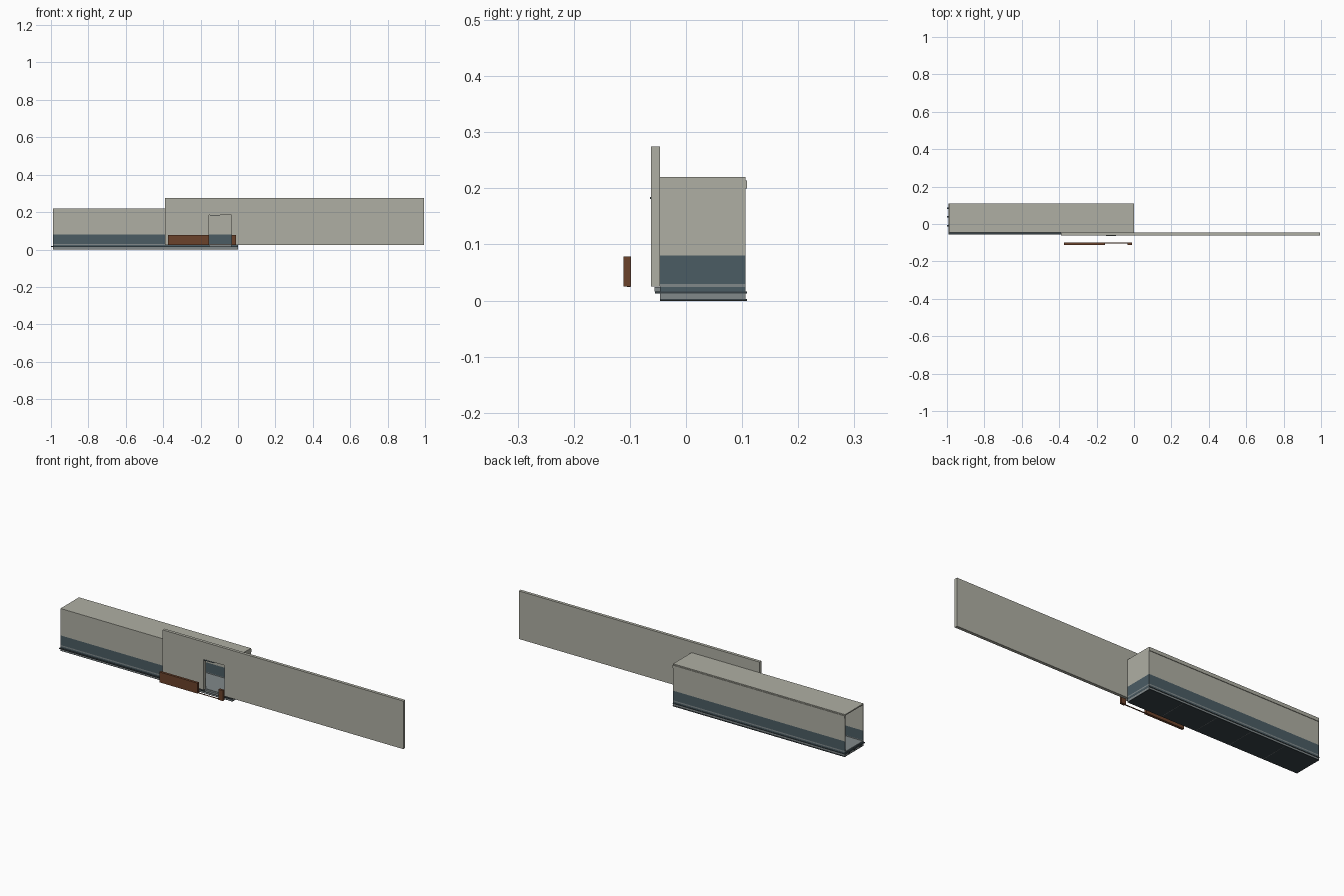
import bpy, bmesh

if "Cube" in bpy.data.objects:
    bpy.data.objects.remove(bpy.data.objects["Cube"])

def material(name, rgb):
    m = bpy.data.materials.new(name)
    m.diffuse_color = (*rgb, 1)
    m.use_nodes = True
    m.node_tree.nodes["Principled BSDF"].inputs["Base Color"].default_value = m.diffuse_color
    return m

BEIGE = material("warm grey plaster", (0.43, 0.43, 0.37))
SLATE = material("slate blue", (0.07, 0.107, 0.127))
GREY = material("cool grey", (0.22, 0.25, 0.255))
BROWN = material("brown", (0.147, 0.055, 0.024))
DARK = material("dark slate", (0.04, 0.055, 0.063))

def finish(name, bm, mat):
    bmesh.ops.recalc_face_normals(bm, faces=bm.faces)
    me = bpy.data.meshes.new(name)
    bm.to_mesh(me)
    bm.free()
    me.materials.append(mat)
    ob = bpy.data.objects.new(name, me)
    bpy.context.collection.objects.link(ob)
    return ob

def box(name, x, y, z, mat):
    """Box from (min, max) pairs."""
    bm = bmesh.new()
    bmesh.ops.create_cube(bm, size=1)
    for v in bm.verts:
        v.co = [r[0] if c < 0 else r[1] for c, r in zip(v.co, (x, y, z))]
    return finish(name, bm, mat)

def slab(name, outline, y0, y1, mat):
    """Extrude an x/z outline between two y values."""
    bm = bmesh.new()
    f = bm.faces.new([bm.verts.new((x, y0, z)) for x, z in outline])
    ext = bmesh.ops.extrude_face_region(bm, geom=[f])["geom"]
    bmesh.ops.translate(bm, vec=(0, y1 - y0, 0),
                        verts=[v for v in ext if isinstance(v, bmesh.types.BMVert)])
    return finish(name, bm, mat)

L, R = -0.99, 0.0            # corridor ends
F, B = -0.046, 0.106         # corridor front and back
T = 0.004                    # wall thickness
D0, D1, DT = -0.155, -0.035, 0.185   # doorway

# layered base
box("base_plate", (L, R), (F, 0.109), (0, 0.003), DARK)
box("base_core", (L, R), (F, B), (0.003, 0.013), GREY)
box("base_trim", (L - 0.003, R), (-0.055, 0.109), (0.013, 0.016), DARK)
box("floor_edge", (L, R), (F, B), (0.016, 0.024), SLATE)
box("floor", (L + 0.001, R - 0.001), (F + 0.001, B - 0.001), (0.024, 0.026), GREY)

# seams under the base
for i in range(1, 5):
    x = L + i * (R - L) / 5
    box("underside_seam", (x - 0.001, x + 0.001), (F, 0.109), (-0.0003, 0.0005), GREY)

# small connector tabs at the open end
for y in (-0.01, 0.038, 0.085):
    box("connector_tab", (-1.0, L), (y - 0.004, y + 0.004), (0.014, 0.02), DARK)

# wall bands: skirting, wainscot, upper wall
for band, z0, z1, mat in (("skirting", 0.024, 0.03, GREY),
                          ("wainscot", 0.03, 0.08, SLATE)):
    box("back_" + band, (L, R), (B - T, B), (z0, z1), mat)
    box("end_" + band, (R - T, R), (F + T, B - T), (z0, z1), mat)
    box("front_" + band + "_left", (L, D0), (F, F + T), (z0, z1), mat)
    box("front_" + band + "_right", (D1, R), (F, F + T), (z0, z1), mat)
box("back_upper_wall", (L, R), (B - T, B), (0.08, 0.214), BEIGE)
box("end_upper_wall", (R - T, R), (F + T, B - T), (0.08, 0.214), BEIGE)
slab("front_upper_wall", [(L, 0.08), (D0, 0.08), (D0, DT), (D1, DT), (D1, 0.08),
                          (R, 0.08), (R, 0.214), (L, 0.214)], F, F + T, BEIGE)

# roof and rail along the back
box("roof", (L, R), (F, B), (0.214, 0.22), BEIGE)
box("back_rail", (L, R), (B, 0.109), (0.2, 0.214), BEIGE)

# long facade wall with doorway notch
slab("facade_wall", [(-0.39, 0.025), (D0, 0.025), (D0, DT), (D1, DT), (D1, 0.025),
                     (0.995, 0.025), (0.995, 0.275), (-0.39, 0.275)], -0.062, -0.046, BEIGE)

# door track and threshold
box("door_track", (D0 + 0.005, -0.095), (-0.064, -0.058), (0.181, 0.185), SLATE)
box("threshold", (D0, D1), (-0.056, F), (0.016, 0.024), GREY)

# low brown barrier with a gap at the door
box("barrier_left", (-0.375, D0), (-0.111, -0.098), (0.025, 0.079), BROWN)
box("barrier_right", (D1, -0.01), (-0.111, -0.098), (0.025, 0.079), BROWN)
box("barrier_sill", (D0, D1), (-0.105, -0.099), (0.024, 0.026), BROWN)
